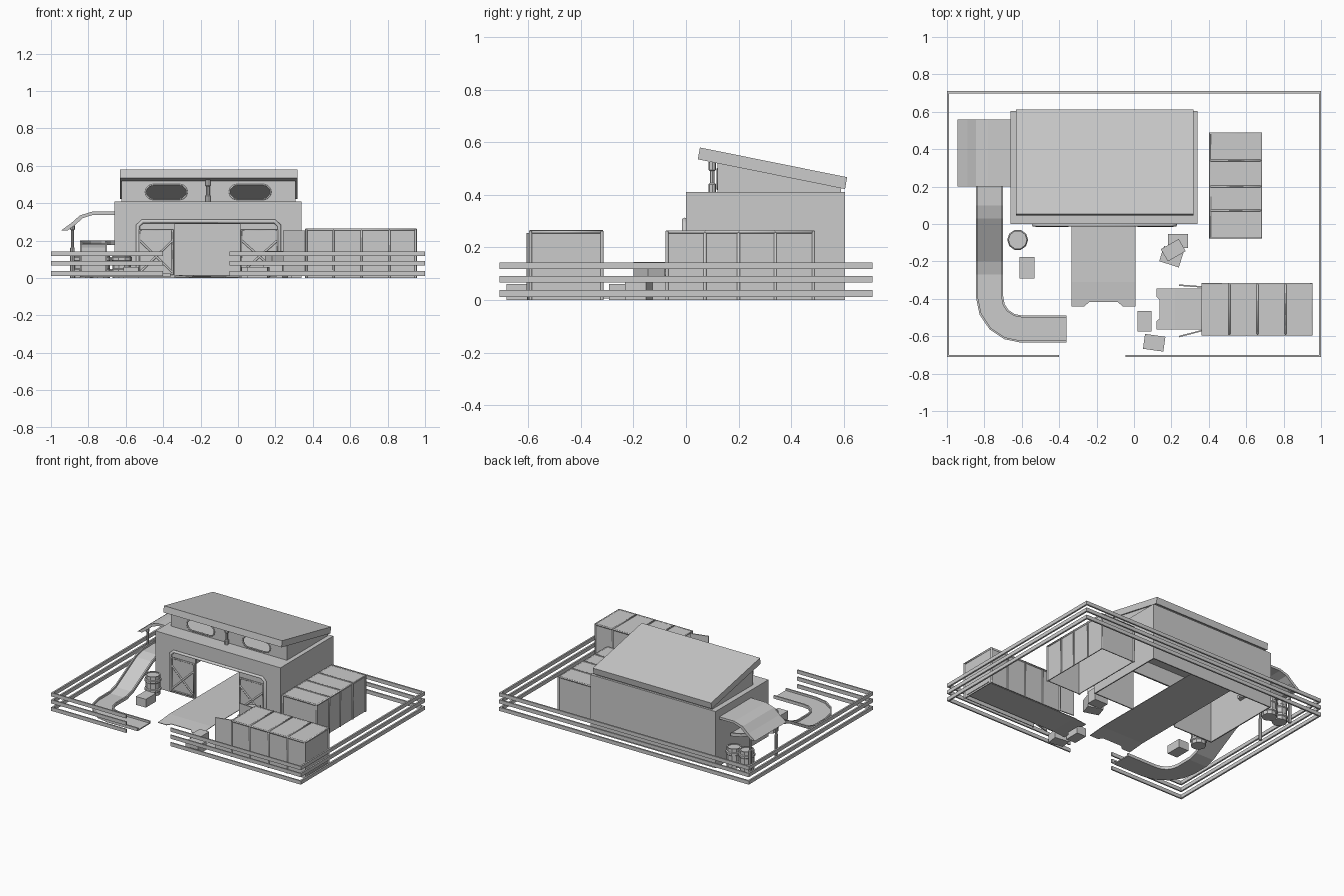
import bpy, bmesh, math
from mathutils import Vector, Matrix

if "Cube" in bpy.data.objects:
    bpy.data.objects.remove(bpy.data.objects["Cube"])

def mesh_obj(name, bm):
    bmesh.ops.recalc_face_normals(bm, faces=bm.faces)
    me = bpy.data.meshes.new(name)
    bm.to_mesh(me)
    bm.free()
    ob = bpy.data.objects.new(name, me)
    bpy.context.collection.objects.link(ob)
    return ob

def prism(name, pts, axis, a, b):
    """Extrude a 2D outline along an axis from a to b."""
    place = {'x': lambda p, t: (t, p[0], p[1]),
             'y': lambda p, t: (p[0], t, p[1]),
             'z': lambda p, t: (p[0], p[1], t)}[axis]
    bm = bmesh.new()
    lo = [bm.verts.new(place(p, a)) for p in pts]
    hi = [bm.verts.new(place(p, b)) for p in pts]
    bm.faces.new(lo)
    bm.faces.new(hi)
    n = len(pts)
    for i in range(n):
        j = (i + 1) % n
        bm.faces.new((lo[i], lo[j], hi[j], hi[i]))
    return mesh_obj(name, bm)

def box(name, x0, x1, y0, y1, z0, z1):
    return prism(name, [(x0, y0), (x1, y0), (x1, y1), (x0, y1)], 'z', z0, z1)

def tube(name, pts, r, cyclic=False):
    cu = bpy.data.curves.new(name, 'CURVE')
    cu.dimensions = '3D'
    cu.bevel_depth = r
    cu.bevel_resolution = 1
    sp = cu.splines.new('POLY')
    sp.points.add(len(pts) - 1)
    for p, c in zip(sp.points, pts):
        p.co = (*c, 1)
    sp.use_cyclic_u = cyclic
    ob = bpy.data.objects.new(name, cu)
    bpy.context.collection.objects.link(ob)
    bpy.ops.object.select_all(action='DESELECT')
    ob.select_set(True)
    bpy.context.view_layer.objects.active = ob
    bpy.ops.object.convert(target='MESH')

def lathe(name, x, y, z, prof, n=10):
    """Stack of polygon rings given as (radius, height)."""
    bm = bmesh.new()
    rings = [[bm.verts.new((x + r * math.cos(2 * math.pi * i / n), y + r * math.sin(2 * math.pi * i / n), z + h))
              for i in range(n)] for r, h in prof]
    for a, b in zip(rings, rings[1:]):
        for i in range(n):
            bm.faces.new((a[i], a[(i + 1) % n], b[(i + 1) % n], b[i]))
    bm.faces.new(rings[0])
    bm.faces.new(rings[-1])
    return mesh_obj(name, bm)

# --- perimeter fence: three rails, gap at the front
for i, z in enumerate((0.012, 0.066, 0.117)):
    t = z + 0.026
    box(f"fence_back_{i}", -1, 1, 0.698, 0.71, z, t)
    box(f"fence_left_{i}", -1, -0.988, -0.71, 0.698, z, t)
    box(f"fence_right_{i}", 0.988, 1, -0.71, 0.698, z, t)
    box(f"fence_front_left_{i}", -0.988, -0.4, -0.71, -0.7, z, t)
    box(f"fence_front_right_{i}", -0.045, 0.988, -0.71, -0.7, z, t)

# --- main hall: open-bottomed shell with a doorway
W = 0.008
prism("hall_front_wall", [(-0.66, 0), (-0.34, 0), (-0.34, 0.29), (0.01, 0.29), (0.01, 0),
                          (0.34, 0), (0.34, 0.41), (-0.66, 0.41)], 'y', 0, W)
box("hall_back_wall", -0.66, 0.34, 0.605 - W, 0.605, 0, 0.41)
box("hall_left_wall", -0.66, -0.66 + W, W, 0.605 - W, 0, 0.41)
box("hall_right_wall", 0.34 - W, 0.34, W, 0.605 - W, 0, 0.41)
box("hall_ceiling", -0.66 + W, 0.34 - W, W, 0.605 - W, 0.402, 0.41)

# door surround and the two slid-open doors with cross braces
arch = [(-0.535, 0.01), (-0.535, 0.28), (-0.51, 0.303), (0.195, 0.303), (0.22, 0.28), (0.22, 0.01)]
tube("door_surround", [(x, -0.005, z) for x, z in arch], 0.011)
for s, x0, x1 in (("left", -0.525, -0.35), ("right", 0.02, 0.21)):
    box(f"door_panel_{s}", x0, x1, -0.007, 0, 0.02, 0.255)
    tube(f"door_frame_{s}", [(x0, -0.008, 0.02), (x1, -0.008, 0.02), (x1, -0.008, 0.255), (x0, -0.008, 0.255)], 0.007, True)
    tube(f"door_brace_a_{s}", [(x0, -0.008, 0.03), (x1, -0.008, 0.2)], 0.006)
    tube(f"door_brace_b_{s}", [(x0, -0.008, 0.2), (x1, -0.008, 0.03)], 0.006)

# driveway plate with notched sloping lip, running into the hall
def floor_plate(name, near, far, half, lip, M):
    outline = [(-half, -lip), (-half * .6, -lip), (-half * .45, -lip * .65), (half * .45, -lip * .65),
               (half * .6, -lip), (half, -lip)]
    bm = bmesh.new()
    top = [bm.verts.new((u, near - lip - v, 0.004 if v < -lip * .8 else 0.008)) for u, v in
           [(u, -lip - v) for u, v in outline]]
    for v, (u, w) in zip(top, outline):
        v.co = (u, near + lip + w, 0.004 if w < -lip * .8 else 0.008)
    slope = [bm.verts.new((sx * half, near + 2 * lip, 0.015)) for sx in (1, -1)]
    end = [bm.verts.new((sx * half, far, 0.015)) for sx in (1, -1)]
    bm.faces.new(top + slope)
    bm.faces.new((slope[1], slope[0], end[0], end[1]))
    bmesh.ops.transform(bm, matrix=M, verts=bm.verts)
    ob = mesh_obj(name, bm)
    m = ob.modifiers.new("thick", 'SOLIDIFY')
    m.thickness = 0.004
    return ob

floor_plate("driveway", -0.44, 0.595, 0.17, 0.065, Matrix.Translation((-0.163, 0, 0)))
floor_plate("container_ramp", 0.12, 0.955, 0.11, 0.05,
            Matrix.Translation((0, -0.455, 0)) @ Matrix.Rotation(-math.pi / 2, 4, 'Z'))

# --- upper storey: sloping side walls, windowed front, slab roof
side = [(0.12, 0.41), (0.59, 0.41), (0.59, 0.43), (0.12, 0.522)]
prism("upper_left_wall", side, 'x', -0.622, -0.614)
prism("upper_right_wall", side, 'x', 0.3, 0.308)
box("upper_back_wall", -0.614, 0.3, 0.582, 0.59, 0.41, 0.43)
front = box("upper_front_wall", -0.614, 0.3, 0.12, 0.13, 0.41, 0.52)
prism("slab_roof", [(0.045, 0.535), (0.605, 0.422), (0.613, 0.467), (0.053, 0.58)], 'x', -0.63, 0.317)

for i, cx in enumerate((-0.383, 0.065)):
    cap = []
    for s in (1, -1):
        for k in range(7):
            a = -math.pi / 2 + math.pi * k / 6
            cap.append((cx + s * (0.072 + 0.038 * math.cos(a)), 0.46 + s * 0.038 * math.sin(a)))
    cutter = prism(f"window_cutter_{i}", cap, 'y', 0.1, 0.15)
    cutter.hide_render = True
    cutter.hide_viewport = False
    m = front.modifiers.new(f"window_{i}", 'BOOLEAN')
    m.operation, m.object, m.solver = 'DIFFERENCE', cutter, 'EXACT'
    tube(f"window_trim_{i}", [(x, 0.121, z) for x, z in cap], 0.005, True)
# bake the windows and drop the cutters
dg = bpy.context.evaluated_depsgraph_get()
baked = bpy.data.meshes.new_from_object(front.evaluated_get(dg))
front.modifiers.clear()
front.data = baked
for i in range(2):
    bpy.data.objects.remove(bpy.data.objects[f"window_cutter_{i}"])

lathe("roof_post", -0.16, 0.1, 0.41, [(.014, 0), (.014, .03), (.009, .035), (.009, .08), (.014, .085), (.014, .115)], 8)

# --- chute: raised-edge strip that bends off the ground and climbs to the side of the hall
def arc(cx, cy, r, a0, a1, n):
    return [(cx + r * math.cos(math.radians(a0 + (a1 - a0) * k / n)),
             cy + r * math.sin(math.radians(a0 + (a1 - a0) * k / n))) for k in range(n + 1)]

path = [(-0.36, -0.562, 0.006)] + [(x, y, 0.006) for x, y in arc(-0.6, -0.39, 0.172, 270, 180, 4)]
path += [(-0.772, -0.27, 0.006), (-0.772, -0.2, 0.025), (-0.772, 0.03, 0.155), (-0.772, 0.1, 0.175)]
path += [(x, y, 0.178) for x, y in arc(-0.6, 0.22, 0.172, 180, 105, 4)]
section = [(-.0725, 0), (.0725, 0), (.0725, .022), (.062, .022), (.062, .008), (-.062, .008), (-.062, .022), (-.0725, .022)]
bm = bmesh.new()
rows = []
for i, p in enumerate(path):
    q0, q1 = Vector(path[max(i - 1, 0)]), Vector(path[min(i + 1, len(path) - 1)])
    d = (q1 - q0).to_2d().normalized()
    rows.append([bm.verts.new((p[0] - d.y * u, p[1] + d.x * u, p[2] + h)) for u, h in section])
for a, b in zip(rows, rows[1:]):
    for i in range(8):
        j = (i + 1) % 8
        bm.faces.new((a[i], a[j], b[j], b[i]))
bm.faces.new(rows[0])
bm.faces.new(rows[-1])
mesh_obj("chute", bm)

# curved awning over the chute, on two posts
prof = [(-0.66, 0.355), (-0.78, 0.355), (-0.845, 0.335), (-0.89, 0.295), (-0.945, 0.255)]
prism("awning", prof + [(-0.91, 0.255), (-0.87, 0.285), (-0.83, 0.32), (-0.775, 0.338), (-0.66, 0.338)], 'y', 0.2, 0.56)
for i, y in enumerate((0.23, 0.53)):
    lathe(f"awning_post_{i}", -0.885, y, 0, [(.012, 0), (.012, .16), (.008, .165), (.008, .255), (.013, .26), (.013, .28)], 8)

# --- shipping containers: thin shell, edge frame and ribs
def container(name, x0, x1, y0, y1, ribs, along, open_end):
    h, t = 0.262, 0.006
    box(name + "_top", x0, x1, y0, y1, h - t, h)
    box(name + "_front", x0, x1, y0, y0 + t, 0, h - t)
    box(name + "_back", x0, x1, y1 - t, y1, 0, h - t)
    box(name + "_right", x1 - t, x1, y0 + t, y1 - t, 0, h - t)
    if not open_end:
        box(name + "_left", x0, x0 + t, y0 + t, y1 - t, 0, h - t)
    tube(name + "_top_frame", [(x0, y0, h - .003), (x1, y0, h - .003), (x1, y1, h - .003), (x0, y1, h - .003)], 0.007, True)
    for i, (x, y) in enumerate(((x0, y0), (x1, y0), (x1, y1), (x0, y1))):
        tube(f"{name}_post_{i}", [(x, y, 0), (x, y, h)], 0.007)
    for i, r in enumerate(ribs):
        loop = [(y0, 0), (y0, h), (y1, h), (y1, 0)] if along == 'x' else [(x0, 0), (x0, h), (x1, h), (x1, 0)]
        tube(f"{name}_rib_{i}", [(r, a, z) if along == 'x' else (a, r, z) for a, z in loop], 0.006)

container("open_container", 0.365, 0.95, -0.592, -0.32, (0.51, 0.66, 0.81), 'x', True)
container("closed_container", 0.407, 0.68, -0.072, 0.485, (0.072, 0.2, 0.34), 'y', False)
prism("container_door_back", [(0.36, -0.34), (0.24, -0.331), (0.24, -0.323), (0.36, -0.332)], 'z', 0.015, 0.255)
prism("container_door_front", [(0.36, -0.575), (0.24, -0.606), (0.24, -0.598), (0.36, -0.567)], 'z', 0.015, 0.255)

# --- crates and barrels
for i, (x, y, sx, sy, z, h, rot) in enumerate((
        (-.573, -.235, .08, .115, 0, .06, 0), (.235, -.09, .105, .075, 0, .09, 0),
        (.2, -.175, .11, .085, 0, .09, -18), (.21, -.14, .11, .075, .09, .055, 30),
        (.057, -.52, .075, .11, 0, .06, 0), (.108, -.635, .11, .08, 0, .06, -8))):
    c = box(f"crate_{i}", -sx / 2, sx / 2, -sy / 2, sy / 2, 0, h)
    c.location = (x, y, z)
    c.rotation_euler.z = math.radians(rot)
barrel = [(.05, 0), (.05, .025), (.056, .03), (.056, .045), (.05, .05), (.05, .09), (.056, .095), (.056, .11),
          (.05, .115), (.05, .14), (.042, .14), (.042, .134)]
for i, (x, y) in enumerate(((-.622, -.085), (-.735, .5), (-.83, .49))):
    lathe(f"barrel_{i}", x, y, 0, barrel)
